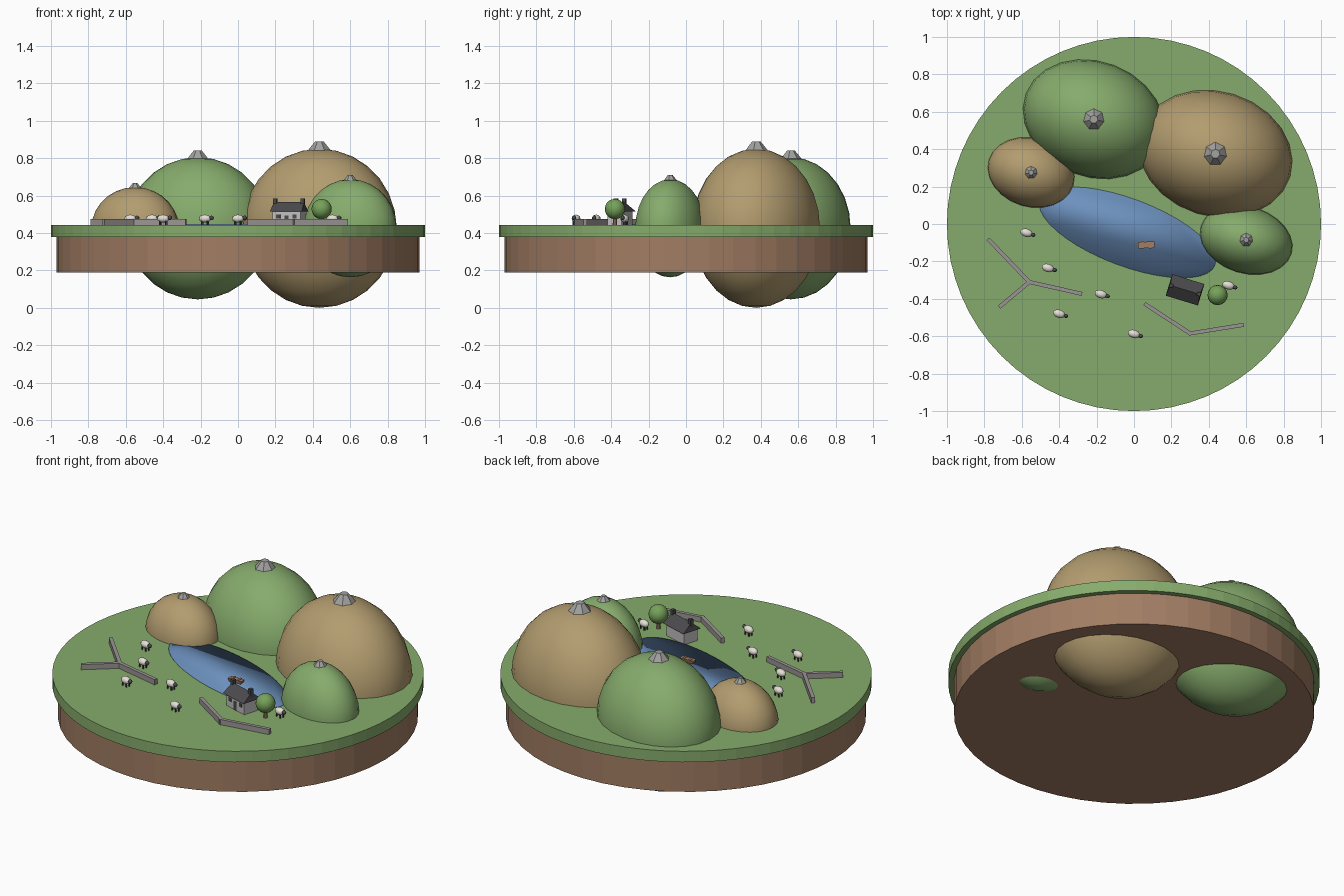
import bpy, math
from mathutils import Matrix, Vector

if "Cube" in bpy.data.objects:
    bpy.data.objects.remove(bpy.data.objects["Cube"])


def material(name, *rgb):
    m = bpy.data.materials.new(name)
    m.use_nodes = True
    m.diffuse_color = (*rgb, 1)
    m.node_tree.nodes["Principled BSDF"].inputs["Base Color"].default_value = (*rgb, 1)
    return m


GRASS = material("grass green", 0.24, 0.41, 0.15)
TAN = material("dry heath", 0.45, 0.335, 0.16)
EARTH = material("earth brown", 0.36, 0.205, 0.125)
WATER = material("lake blue", 0.15, 0.28, 0.51)
ROCK = material("summit rock", 0.36, 0.36, 0.35)
STONE = material("wall stone", 0.33, 0.30, 0.30)
PLASTER = material("cottage grey", 0.54, 0.52, 0.52)
SLATE = material("dark slate", 0.07, 0.068, 0.075)
WOOL = material("wool", 0.78, 0.74, 0.68)
LEAF = material("leaf green", 0.18, 0.36, 0.10)

GROUND = 0.455


def finish(name, mat, scale, loc, angle=0, smooth=None):
    """Bake size into the mesh, place it and colour it."""
    ob = bpy.context.object
    ob.name = name
    ob.data.transform(Matrix.Diagonal((*scale, 1)))
    ob.location = loc
    ob.rotation_euler.z = math.radians(angle)
    ob.data.materials.append(mat)
    if smooth:
        bpy.ops.object.shade_smooth_by_angle(angle=math.radians(smooth))
    return ob


def ball(name, mat, loc, radii, angle=0, segs=24, rings=14):
    bpy.ops.mesh.primitive_uv_sphere_add(segments=segs, ring_count=rings, radius=1)
    return finish(name, mat, radii, loc, angle, 60)


def box(name, mat, loc, size, angle=0):
    bpy.ops.mesh.primitive_cube_add(size=1)
    return finish(name, mat, size, loc, angle)


def drum(name, mat, sides, r1, r2, z0, z1, x=0, y=0):
    bpy.ops.mesh.primitive_cone_add(vertices=sides, radius1=r1, radius2=r2, depth=z1 - z0)
    return finish(name, mat, (1, 1, 1), (x, y, (z0 + z1) / 2))


# Round island base
drum("earth_base", EARTH, 48, 0.97, 0.97, 0.2, 0.39)
drum("grass_disc", GRASS, 64, 1, 1, 0.39, GROUND)

# Hills, each with a rocky cap
for name, mat, x, y, radii, turn, cap in (
        ("back_green_hill", GRASS, -0.215, 0.56, (0.39, 0.31, 0.38), -21, 0.064),
        ("big_heath_hill", TAN, 0.435, 0.375, (0.42, 0.335, 0.425), -17, 0.07),
        ("small_heath_hill", TAN, -0.55, 0.275, (0.238, 0.185, 0.22), -17, 0.038),
        ("small_green_hill", GRASS, 0.6, -0.085, (0.255, 0.18, 0.262), -17, 0.04)):
    ball(name, mat, (x, y, 0.437), radii, turn)
    top = 0.437 + radii[2]
    drum(name + "_cap", ROCK, 7, cap, cap * 0.35, top - cap * 0.25, top + cap * 0.55, x, y)

# Lake with softly rounded rim
bpy.ops.mesh.primitive_cylinder_add(vertices=40, radius=1, depth=1)
finish("lake", WATER, (0.5, 0.18, 0.01), (-0.035, -0.045, GROUND + 0.001), -20.6)
bpy.ops.object.shade_smooth()

# Rowing boat: flared hull with two benches
boat = box("boat", EARTH, (0.066, -0.112, 0.469), (0.088, 0.034, 0.022), 3)
for v in boat.data.vertices:
    if v.co.z < 0:
        v.co.x *= 0.8
        v.co.y *= 0.7
for s in (-1, 1):
    box("boat_bench", EARTH, (0.066 + s * 0.02, -0.112, 0.481), (0.012, 0.036, 0.005), 3)

# Cottage, built along its own axes and then turned
TURN = -17
SITE = Matrix.Translation((0.273, -0.352, GROUND)) @ Matrix.Rotation(math.radians(TURN), 4, "Z")


def site_box(name, mat, loc, size):
    return box(name, mat, SITE @ Vector(loc), size, TURN)


site_box("cottage_walls", PLASTER, (0, 0, 0.037), (0.155, 0.092, 0.076))
roof = site_box("cottage_roof", SLATE, (0, 0, 0.097), (0.18, 0.12, 0.05))
for v in roof.data.vertices:
    if v.co.z > 0:
        v.co.y = 0
        v.co.x *= 0.92
for s in (-1, 1):
    site_box("chimney", SLATE, (s * 0.077, 0, 0.116), (0.02, 0.02, 0.052))
    site_box("front_window", SLATE, (s * 0.046, -0.0465, 0.045), (0.022, 0.004, 0.02))
site_box("front_door", SLATE, (0, -0.0465, 0.025), (0.024, 0.004, 0.05))

# Tree
drum("tree_trunk", EARTH, 8, 0.012, 0.01, GROUND, 0.51, 0.447, -0.38)
ball("tree_crown", LEAF, (0.447, -0.38, 0.54), (0.054, 0.054, 0.054), 0, 16, 10)

# Dry stone walls running out from two corners
WALLS = {(-0.56, -0.31): ((-0.775, -0.085), (-0.285, -0.372), (-0.715, -0.44)),
         (0.3, -0.585): ((0.062, -0.43), (0.58, -0.54))}
for start, ends in WALLS.items():
    for end in ends:
        a, b = Vector(start), Vector(end)
        d = b - a
        mid = (a + b) / 2
        box("stone_wall", STONE, (mid.x, mid.y, GROUND + 0.014),
            (d.length + 0.015, 0.021, 0.034), math.degrees(math.atan2(d.y, d.x)))

# Sheep
for x, y in ((-0.575, -0.047), (-0.46, -0.235), (-0.4, -0.48),
             (-0.177, -0.375), (0.0, -0.588), (0.505, -0.328)):
    spot = Matrix.Translation((x, y, GROUND)) @ Matrix.Rotation(math.radians(-17), 4, "Z")
    ball("sheep_body", WOOL, spot @ Vector((0, 0, 0.034)), (0.034, 0.022, 0.021), -17, 12, 8)
    ball("sheep_head", SLATE, spot @ Vector((0.037, 0, 0.038)), (0.013, 0.011, 0.012), -17, 10, 6)
    for sx in (-1, 1):
        for sy in (-1, 1):
            box("sheep_leg", SLATE, spot @ Vector((sx * 0.016, sy * 0.01, 0.01)),
                (0.006, 0.006, 0.022), -17)

# Let the lowest hill rest on the floor
low = min((o.matrix_basis @ v.co).z for o in bpy.data.objects if o.type == "MESH"
          for v in o.data.vertices)
for o in bpy.data.objects:
    if o.type == "MESH":
        o.location.z -= low
